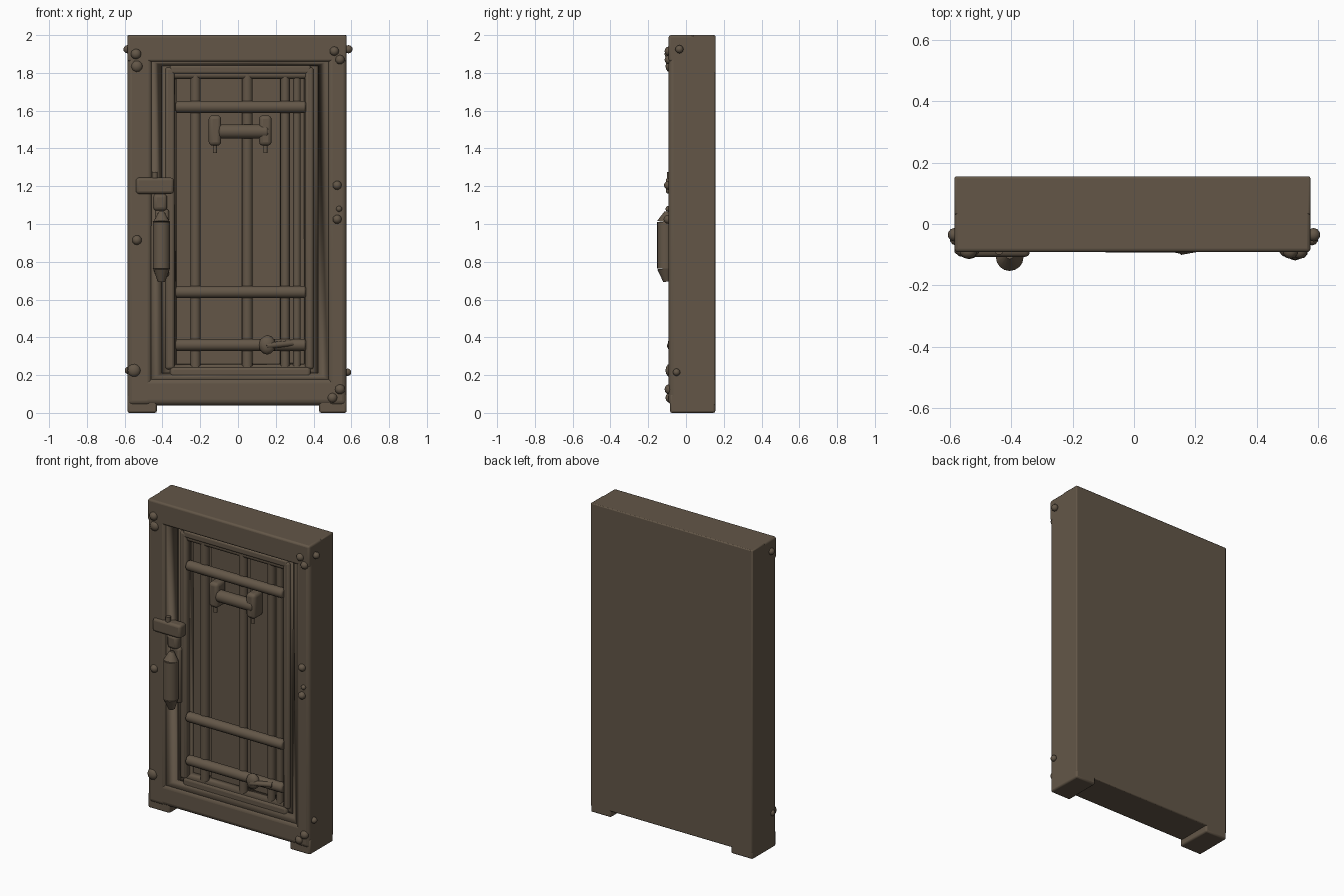
import bpy, bmesh, math
from mathutils import Vector

if "Cube" in bpy.data.objects:
    bpy.data.objects.remove(bpy.data.objects["Cube"])

brown = bpy.data.materials.new("dark brown")
brown.use_nodes = True
colour = (0.125, 0.094, 0.064, 1)
brown.diffuse_color = colour
brown.node_tree.nodes["Principled BSDF"].inputs["Base Color"].default_value = colour


def finish(name, bm, bevel=0, segments=2):
    bmesh.ops.recalc_face_normals(bm, faces=bm.faces)
    mesh = bpy.data.meshes.new(name)
    bm.to_mesh(mesh)
    bm.free()
    mesh.materials.append(brown)
    ob = bpy.data.objects.new(name, mesh)
    bpy.context.collection.objects.link(ob)
    if bevel:
        mod = ob.modifiers.new("Bevel", "BEVEL")
        mod.width, mod.segments = bevel, segments
    bpy.ops.object.select_all(action="DESELECT")
    ob.select_set(True)
    bpy.context.view_layer.objects.active = ob
    bpy.ops.object.shade_smooth_by_angle(angle=math.radians(40))
    return ob


def box(name, x, y, z, bevel=0.0, segments=2):
    bm = bmesh.new()
    bmesh.ops.create_cube(bm, size=1)
    for v in bm.verts:
        v.co = [r[0] + (c + 0.5) * (r[1] - r[0]) for c, r in zip(v.co, (x, y, z))]
    return finish(name, bm, bevel, segments)


def rod(name, a, b, r, r2=None, bevel=0.0, sides=16):
    a, b = Vector(a), Vector(b)
    bm = bmesh.new()
    bmesh.ops.create_cone(bm, cap_ends=True, segments=sides, radius1=r,
                          radius2=r if r2 is None else r2, depth=(b - a).length)
    turn = (b - a).to_track_quat("Z", "Y")
    for v in bm.verts:
        v.co = turn @ v.co + (a + b) / 2
    return finish(name, bm, bevel)


def knob(name, pos, scale):
    bm = bmesh.new()
    bmesh.ops.create_icosphere(bm, subdivisions=2, radius=1)
    for v in bm.verts:
        v.co = Vector(p + c * s for p, c, s in zip(pos, v.co, scale))
    return finish(name, bm)


def sloped_ring(name, outer, inner, y_out, y_in):
    # Rectangular ring of four sloping faces; rectangles are x0, x1, z0, z1
    bm = bmesh.new()
    loops = []
    for (x0, x1, z0, z1), y in ((outer, y_out), (inner, y_in)):
        loops.append([bm.verts.new(p) for p in
                      ((x0, y, z0), (x1, y, z0), (x1, y, z1), (x0, y, z1))])
    for i in range(4):
        j = (i + 1) % 4
        bm.faces.new((loops[0][i], loops[0][j], loops[1][j], loops[1][i]))
    ob = finish(name, bm)
    mod = ob.modifiers.new("Thickness", "SOLIDIFY")
    mod.thickness = 0.02
    mod.offset = -1
    return ob


LEFT, RIGHT, BACK, FRONT = -0.585, 0.575, 0.155, -0.092

# Solid back and surrounding frame
box("door_back", (LEFT, RIGHT), (0.03, BACK), (0.04, 2), 0.006)
box("right_post", (LEFT, -0.455), (FRONT, 0.1), (0.04, 2), 0.025, 4)
box("left_post", (0.475, RIGHT), (FRONT, 0.1), (0.04, 2), 0.025, 4)
box("top_beam", (LEFT, RIGHT), (FRONT, 0.1), (1.86, 2), 0.012, 3)
box("bottom_beam", (LEFT, RIGHT), (FRONT, 0.1), (0.04, 0.185), 0.03, 4)
box("right_foot", (LEFT, -0.43), (-0.085, BACK), (0, 0.1), 0.01)
box("left_foot", (0.43, RIGHT), (-0.085, BACK), (0, 0.1), 0.01)

# Door leaf border, stepping in towards the grille
sloped_ring("frame_slope", (-0.465, 0.485, 0.17, 1.87), (-0.41, 0.43, 0.2, 1.85), -0.07, -0.025)
sloped_ring("leaf_border", (-0.41, 0.43, 0.2, 1.85), (-0.36, 0.385, 0.23, 1.825), -0.025, -0.04)
sloped_ring("leaf_reveal", (-0.36, 0.385, 0.23, 1.825), (-0.335, 0.36, 0.25, 1.795), -0.04, 0.03)
box("right_leaf_edge", (-0.385, -0.335), (-0.05, 0.05), (0.23, 1.83), 0.015, 3)
box("left_leaf_edge", (0.355, 0.4), (-0.05, 0.05), (0.23, 1.83), 0.015, 3)
box("leaf_top_edge", (-0.36, 0.385), (-0.05, 0.05), (1.795, 1.84), 0.012, 3)
box("leaf_bottom_edge", (-0.36, 0.385), (-0.055, 0.05), (0.18, 0.245), 0.018, 3)

# Planks behind the grille
for i, (x0, x1) in enumerate(((-0.335, -0.245), (-0.205, 0.025), (0.075, 0.225), (0.3, 0.355))):
    box(f"plank_{i + 1}", (x0, x1), (0.01, 0.05), (0.25, 1.795), 0.008)

# Grille
for i, (x, r) in enumerate(((-0.225, 0.027), (0.05, 0.028), (0.25, 0.024), (0.312, 0.02))):
    rod(f"upright_bar_{i + 1}", (x, -0.015, 0.24), (x, -0.015, 1.81), r)
for i, z in enumerate((0.36, 0.64, 1.62)):
    rod(f"cross_bar_{i + 1}", (-0.33, -0.04, z), (0.36, -0.04, z), 0.032, bevel=0.01)
rod("top_cross_bar", (-0.335, -0.02, 1.79), (0.36, -0.02, 1.79), 0.022)

# Hanging roller with two brackets
rod("roller", (-0.1, -0.055, 1.49), (0.16, -0.055, 1.49), 0.038, bevel=0.01)
for side, x in (("right", -0.122), ("left", 0.145)):
    box(f"{side}_roller_bracket", (x - 0.033, x + 0.033), (-0.085, 0.01), (1.415, 1.575), 0.02, 3)
    rod(f"{side}_bracket_pin", (x, -0.055, 1.375), (x, -0.055, 1.43), 0.011)

# Latch and pull handle
box("latch", (-0.54, -0.34), (-0.107, -0.04), (1.16, 1.245), 0.015, 3)
box("latch_keeper", (-0.45, -0.375), (-0.09, 0), (1.07, 1.16), 0.02, 3)
rod("latch_pin", (-0.44, -0.085, 1.24), (-0.44, -0.085, 1.275), 0.015)
box("handle_plate", (-0.44, -0.365), (-0.075, 0.02), (0.72, 1.08), 0.015)
rod("handle_grip", (-0.405, -0.108, 0.765), (-0.405, -0.108, 1.01), 0.045)
rod("handle_lower_end", (-0.405, -0.108, 0.765), (-0.405, -0.1, 0.695), 0.045, 0.02)
rod("handle_upper_end", (-0.405, -0.108, 1.01), (-0.405, -0.1, 1.065), 0.045, 0.014)

# Small catch on the lowest cross bar
knob("catch", (0.155, -0.068, 0.36), (0.045, 0.03, 0.052))
rod("catch_lever", (0.15, -0.085, 0.355), (0.29, -0.06, 0.37), 0.016)

# Bolts on the frame: x, y, z, size
bolts = ((-0.585, -0.035, 1.925, 0.022), (0.585, -0.035, 1.925, 0.022),
         (-0.535, -0.085, 1.835, 0.032), (-0.54, -0.09, 1.9, 0.028),
         (0.51, -0.09, 1.915, 0.025), (0.54, -0.09, 1.87, 0.025),
         (-0.535, -0.09, 0.915, 0.026), (0.525, -0.093, 1.205, 0.024),
         (0.535, -0.093, 1.08, 0.016), (0.525, -0.095, 1.025, 0.024),
         (-0.55, -0.085, 0.225, 0.036), (-0.58, -0.05, 0.225, 0.02),
         (0.58, -0.05, 0.215, 0.02), (0.54, -0.09, 0.125, 0.027),
         (0.5, -0.085, 0.08, 0.027))
for i, (x, y, z, s) in enumerate(bolts):
    knob(f"bolt_{i + 1}", (x, y, z), (s, min(s, 0.024), s))
